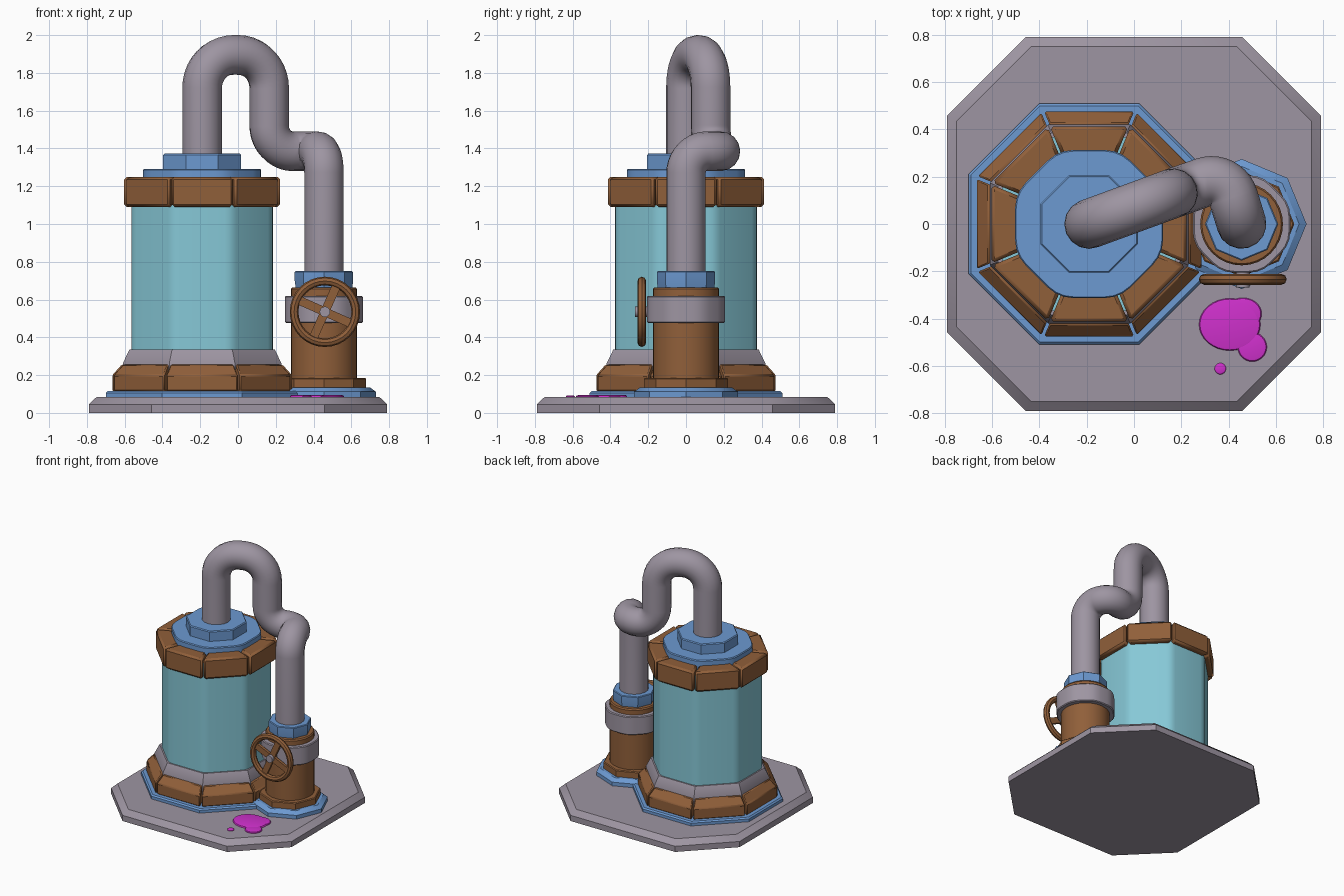
import bpy, bmesh
from math import pi, cos, sin, tan
from mathutils import Vector

if "Cube" in bpy.data.objects:
    bpy.data.objects.remove(bpy.data.objects["Cube"])


def material(name, rgb):
    m = bpy.data.materials.new(name)
    m.use_nodes = True
    m.diffuse_color = (*rgb, 1)
    bsdf = next(n for n in m.node_tree.nodes if n.type == 'BSDF_PRINCIPLED')
    bsdf.inputs["Base Color"].default_value = (*rgb, 1)
    return m


GREY = material("warm_grey", (0.34, 0.30, 0.36))
BLUE = material("steel_blue", (0.15, 0.32, 0.64))
BROWN = material("copper_brown", (0.28, 0.115, 0.042))
CYAN = material("glass_cyan", (0.24, 0.58, 0.68))
PINK = material("slime_magenta", (0.63, 0.03, 0.61))

TANK = Vector((-0.19, 0, 0))
PUMP = Vector((0.455, 0, 0))
STEP = pi / 8


def finish(ob, mat):
    """Assign colour and smooth only the shallow edges."""
    ob.data.materials.clear()
    ob.data.materials.append(mat)
    bpy.ops.object.select_all(action='DESELECT')
    ob.select_set(True)
    bpy.context.view_layer.objects.active = ob
    bpy.ops.object.shade_smooth_by_angle(angle=pi / 6)
    return ob


def from_bmesh(name, bm, mat, loc=(0, 0, 0)):
    bmesh.ops.recalc_face_normals(bm, faces=bm.faces)
    me = bpy.data.meshes.new(name)
    bm.to_mesh(me)
    bm.free()
    ob = bpy.data.objects.new(name, me)
    bpy.context.collection.objects.link(ob)
    ob.location = loc
    return finish(ob, mat)


def fillet(points, cuts, steps, closed=False):
    """Round the corners of a path; cuts are tangent lengths."""
    out, n = [], len(points)
    for i, p in enumerate(points):
        if cuts[i] == 0 or (not closed and i in (0, n - 1)):
            out.append(p)
            continue
        u = (points[i - 1] - p).normalized()
        v = (points[(i + 1) % n] - p).normalized()
        half = u.angle(v) / 2
        radius = cuts[i] * tan(half)
        centre = p + (u + v).normalized() * cuts[i] / cos(half)
        a = (p + u * cuts[i] - centre).normalized()
        b = (p + v * cuts[i] - centre).normalized()
        out += [centre + a.slerp(b, k / steps) * radius for k in range(steps + 1)]
    return out


def octagon(turn=STEP, cut=0):
    """Octagon with unit apothem and optionally rounded corners."""
    r = 1 / cos(STEP)
    pts = [Vector((r * cos(turn + 2 * STEP * i), r * sin(turn + 2 * STEP * i), 0)) for i in range(8)]
    return fillet(pts, [cut] * 8, 3, True)


def circle(n):
    return [Vector((cos(2 * pi * i / n), sin(2 * pi * i / n), 0)) for i in range(n)]


def loft(name, outline, profile, mat, loc=(0, 0, 0), stretch=1):
    """Stack scaled copies of an outline; profile holds (size, z)."""
    bm = bmesh.new()
    rings = [[bm.verts.new((p.x * s, p.y * s * stretch, z)) for p in outline] for s, z in profile]
    n = len(outline)
    for a, b in zip(rings, rings[1:]):
        for i in range(n):
            j = (i + 1) % n
            bm.faces.new((a[i], a[j], b[j], b[i]))
    bm.faces.new(rings[0])
    bm.faces.new(rings[-1])
    return from_bmesh(name, bm, mat, loc)


def segment_ring(name, profile, mat, loc, gap, bevel):
    """Eight separate mitred blocks around an octagon; profile holds (apothem, z)."""
    bm = bmesh.new()
    for i in range(8):
        a = i * 2 * STEP
        out, side = Vector((cos(a), sin(a), 0)), Vector((-sin(a), cos(a), 0))
        ends = [[bm.verts.new(out * r + side * s * (r * tan(STEP) - gap) + Vector((0, 0, z)))
                 for r, z in profile] for s in (-1, 1)]
        bm.faces.new(ends[0])
        bm.faces.new(ends[1])
        n = len(profile)
        for k in range(n):
            m = (k + 1) % n
            bm.faces.new((ends[0][k], ends[0][m], ends[1][m], ends[1][k]))
    ob = from_bmesh(name, bm, mat, loc)
    mod = ob.modifiers.new("edge_bevel", 'BEVEL')
    mod.width, mod.segments = bevel, 1
    return ob


# Ground plate: square with cut corners
corners = [(1, -.58), (1, .58), (.58, 1), (-.58, 1), (-1, .58), (-1, -.58), (-.58, -1), (.58, -1)]
loft("ground_plate", [Vector((x, y, 0)) for x, y in corners],
     [(.79, 0), (.79, .045), (.75, .083)], GREY)

# Tank
loft("tank_flange", octagon(), [(.51, .08), (.51, .105), (.50, .115)], BLUE, TANK)
segment_ring("tank_foot_blocks", [(.36, .113), (.475, .113), (.475, .2), (.425, .256), (.36, .256)],
             BROWN, TANK, .007, .007)
loft("tank_collar", octagon(), [(.41, .12), (.42, .262), (.385, .335)], GREY, TANK)
loft("tank_glass", octagon(cut=.1), [(.375, .33), (.375, 1.2)], CYAN, TANK)
segment_ring("tank_rim_blocks", [(.29, 1.09), (.413, 1.09), (.413, 1.25), (.29, 1.25)],
             BROWN, TANK, .005, .014)
loft("tank_cap", octagon(cut=.2), [(.313, 1.2), (.313, 1.285), (.308, 1.292)], BLUE, TANK)
loft("tank_nut", octagon(), [(.206, 1.29), (.206, 1.365), (.2, 1.372)], BLUE, TANK)

# Pump
loft("pump_flange", octagon(0), [(.254, .08), (.254, .112), (.225, .135)], BLUE, PUMP)
loft("pump_foot", octagon(0), [(.206, .13), (.206, .18), (.2, .186)], BROWN, PUMP)
loft("pump_body", circle(32), [(.175, .18), (.175, .655), (.168, .665)], BROWN, PUMP)
loft("pump_band", octagon(cut=.26), [(.2, .475), (.206, .481), (.206, .614), (.2, .62)], GREY, PUMP)
loft("pump_nut", octagon(0), [(.138, .66), (.143, .7), (.143, .745), (.138, .75)], BLUE, PUMP)

# Bent pipe from tank to pump
route = [(-.19, 0, 1.3), (-.19, 0, 1.895), (.165, .13, 1.895), (.165, .13, 1.385),
         (.39, .21, 1.385), (.455, 0, 1.385), (.455, 0, .7)]
path = fillet([Vector(p) for p in route], [0, .175, .175, .135, .1, .115, 0], 10)
curve = bpy.data.curves.new("pipe", 'CURVE')
curve.dimensions = '3D'
curve.bevel_depth, curve.bevel_resolution = .105, 6
curve.use_fill_caps = True
spline = curve.splines.new('POLY')
spline.points.add(len(path) - 1)
for point, p in zip(spline.points, path):
    point.co = (*p, 1)
pipe = bpy.data.objects.new("pipe", curve)
bpy.context.collection.objects.link(pipe)
bpy.ops.object.select_all(action='DESELECT')
pipe.select_set(True)
bpy.context.view_layer.objects.active = pipe
bpy.ops.object.convert(target='MESH')
finish(bpy.context.object, GREY)

# Valve wheel
hub = Vector((.46, -.234, .535))
bpy.ops.mesh.primitive_torus_add(location=hub, rotation=(pi / 2, 0, 0), major_radius=.163,
                                 minor_radius=.023, major_segments=32, minor_segments=8)
bpy.context.object.name = "wheel_rim"
finish(bpy.context.object, BROWN)
for i in range(2):
    bpy.ops.mesh.primitive_cube_add(size=1, location=hub, rotation=(0, pi / 7.5 + i * pi / 2, 0))
    spoke = bpy.context.object
    spoke.name = "wheel_spoke"
    spoke.scale = (.32, .022, .046)
    finish(spoke, BROWN)
stem = loft("wheel_stem", circle(16), [(.028, 0), (.028, .09)], GREY, hub + Vector((0, .055, 0)))
stem.rotation_euler.x = pi / 2

# Slime puddle
for x, y, r, stretch, top in ((.405, -.425, .13, .85, .095), (.46, -.38, .08, .85, .0945),
                              (.5, -.52, .062, 1, .094), (.365, -.612, .024, 1, .093)):
    loft("slime_blob", circle(32), [(r, .08), (r, .087), (r - .004, top - .002), (r - .012, top)],
         PINK, (x, y, 0), stretch)
